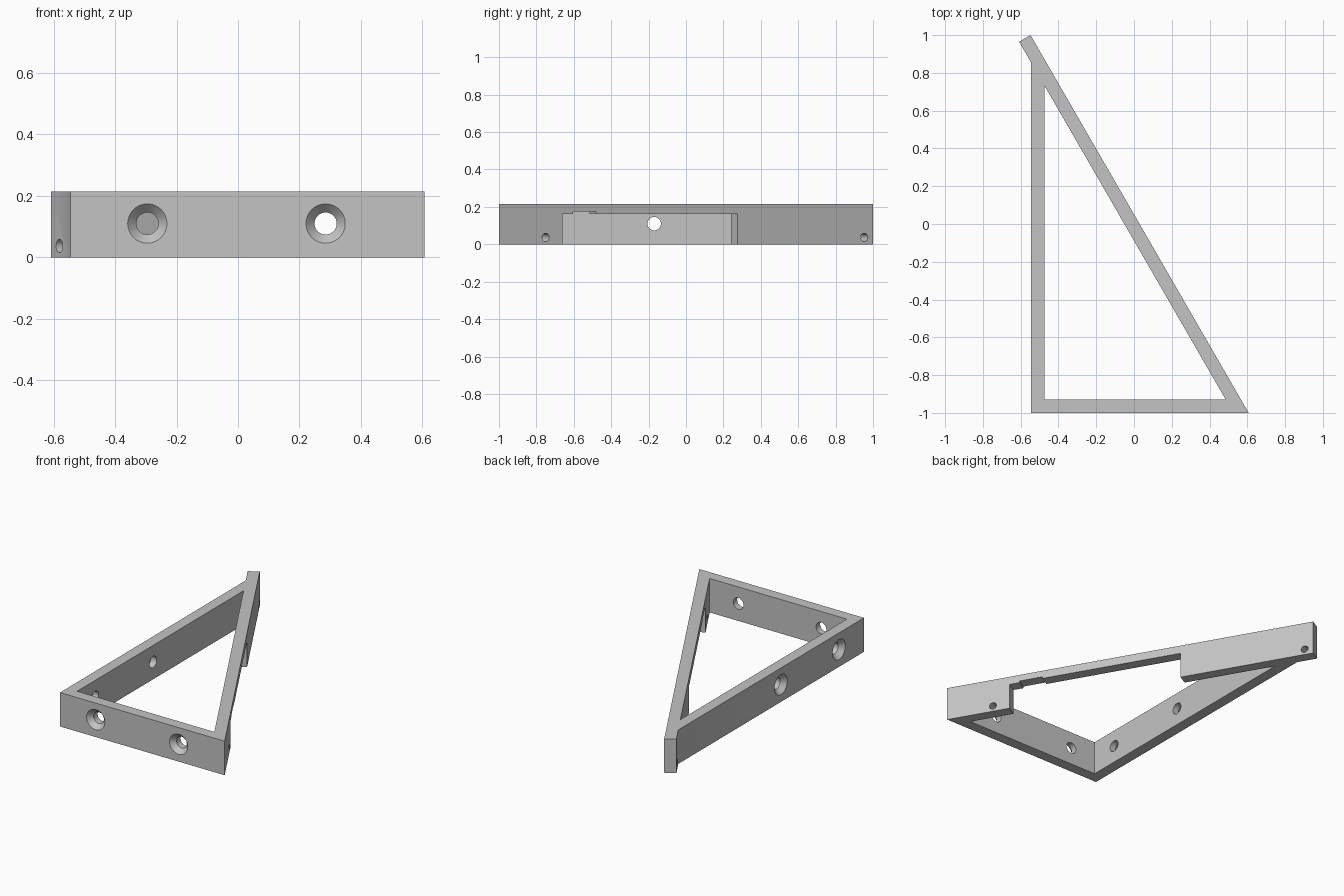
import bpy, bmesh, math
from mathutils import Vector

if "Cube" in bpy.data.objects:
    bpy.data.objects.remove(bpy.data.objects["Cube"])

H = 0.215      # frame height
WALL = 0.07    # wall thickness

grey = bpy.data.materials.new("plain grey")
grey.diffuse_color = (0.55, 0.55, 0.55, 1)
grey.use_nodes = True
grey.node_tree.nodes["Principled BSDF"].inputs["Base Color"].default_value = grey.diffuse_color


def make_object(name, bm):
    bmesh.ops.recalc_face_normals(bm, faces=bm.faces[:])
    me = bpy.data.meshes.new(name)
    bm.to_mesh(me)
    bm.free()
    ob = bpy.data.objects.new(name, me)
    me.materials.append(grey)
    bpy.context.collection.objects.link(ob)
    return ob


def prism(name, pts, z0, z1):
    bm = bmesh.new()
    f = bm.faces.new([bm.verts.new((x, y, z0)) for x, y in pts])
    ext = bmesh.ops.extrude_face_region(bm, geom=[f])
    verts = [v for v in ext["geom"] if isinstance(v, bmesh.types.BMVert)]
    bmesh.ops.translate(bm, verts=verts, vec=(0, 0, z1 - z0))
    return make_object(name, bm)


def turned(name, origin, axis, profile, n=32):
    """Solid of revolution: profile is (depth along axis, radius)."""
    axis = Vector(axis).normalized()
    up = Vector((0, 0, 1))
    side = axis.cross(up)
    bm = bmesh.new()
    rings = []
    for d, r in profile:
        rings.append([bm.verts.new(Vector(origin) + axis * d
                      + side * (r * math.cos(2 * math.pi * i / n))
                      + up * (r * math.sin(2 * math.pi * i / n))) for i in range(n)])
    for a, b in zip(rings, rings[1:]):
        for i in range(n):
            j = (i + 1) % n
            bm.faces.new((a[i], a[j], b[j], b[i]))
    bm.faces.new(rings[0])
    bm.faces.new(rings[-1])
    return make_object(name, bm)


# Sloping leg: starts at the front right corner and runs back at 60 degrees
corner = Vector((0.607, -1.0))
along = Vector((-0.5, math.sqrt(3) / 2))
inward = Vector((-math.sqrt(3) / 2, -0.5))


def slope(y, depth=0.0):
    """Point on the outer sloping face at a given y, moved inward by depth."""
    return corner + along * ((y + 1) / along.y) + inward * depth


# Outer body, with the sloping leg running past the left wall
left = -0.545
tip_in = slope(1.0, WALL)
meet_y = tip_in.y - (left - tip_in.x) * math.sqrt(3)
frame = prism("triangular_frame",
              [(left, -1), corner, slope(1.0), tip_in, (left, meet_y)], 0, H)

# Triangular opening
ix, iy = left + WALL, -1 + WALL
inner_right = tip_in.x + (tip_in.y - iy) / math.sqrt(3)
inner_top = tip_in.y - (ix - tip_in.x) * math.sqrt(3)
cutters = [prism("opening_cutter", [(ix, iy), (inner_right, iy), (ix, inner_top)], -0.1, H + 0.1)]

# Long notch under the sloping leg, with a shallow step in its ceiling
for name, y0, y1, top in (("notch_cutter", -0.66, 0.275, 0.163),
                          ("step_cutter", -0.605, -0.48, 0.174)):
    cutters.append(prism(name, [slope(y0, -0.03), slope(y1, -0.03),
                                slope(y1, 0.09), slope(y0, 0.09)], -0.1, top))

# Countersunk screw holes in the front and left walls
screw = [(-0.01, 0.0733), (0.03, 0.036), (0.1, 0.036)]
for x in (-0.295, 0.285):
    cutters.append(turned("front_screw_cutter", (x, -1, 0.11), (0, 1, 0), screw))
for y in (-0.75, -0.17):
    cutters.append(turned("left_screw_cutter", (left, y, 0.11), (1, 0, 0), screw))

# Small pin holes near both ends of the sloping leg
for y in (-0.75, 0.953):
    p = slope(y)
    cutters.append(turned("pin_hole_cutter", (p.x, p.y, 0.037),
                          (inward.x, inward.y, 0), [(-0.03, 0.022), (0.1, 0.022)], 24))

# Cut everything out of the frame
bpy.context.view_layer.objects.active = frame
frame.select_set(True)
for c in cutters:
    mod = frame.modifiers.new("cut", 'BOOLEAN')
    mod.operation = 'DIFFERENCE'
    mod.solver = 'EXACT'
    mod.object = c
    bpy.ops.object.modifier_apply(modifier=mod.name)
    bpy.data.objects.remove(c, do_unlink=True)

bpy.ops.object.shade_smooth_by_angle(angle=math.radians(30))
